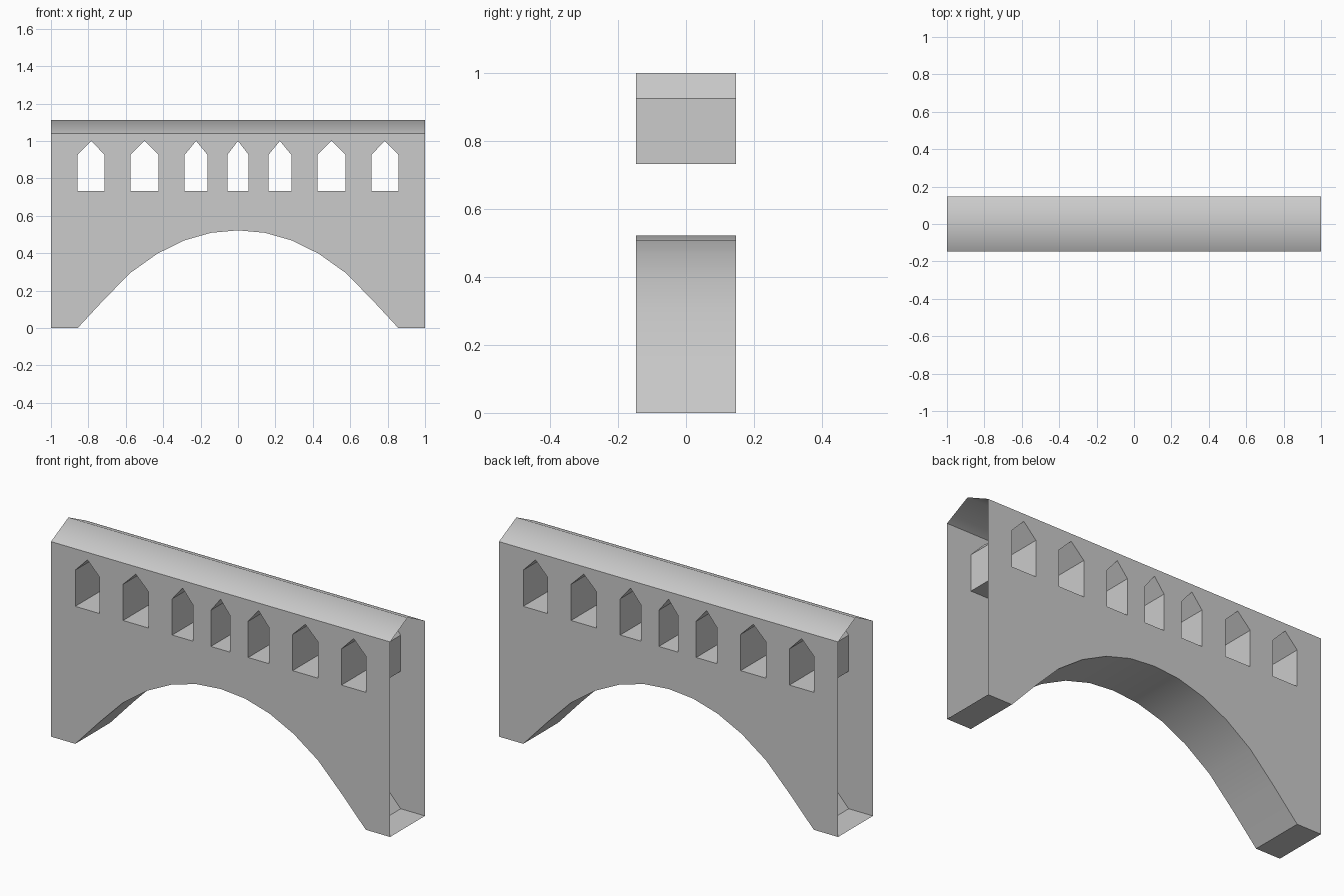
import bpy, bmesh, math
from mathutils import Vector

if "Cube" in bpy.data.objects:
    bpy.data.objects.remove(bpy.data.objects["Cube"])

D = 0.147            # half depth
EAVE, RIDGE = 1.04, 1.113


def finish(name, bm, angle=30):
    me = bpy.data.meshes.new(name)
    bm.to_mesh(me)
    bm.free()
    ob = bpy.data.objects.new(name, me)
    bpy.context.collection.objects.link(ob)
    bpy.ops.object.select_all(action='DESELECT')
    ob.select_set(True)
    bpy.context.view_layer.objects.active = ob
    bpy.ops.object.shade_smooth_by_angle(angle=math.radians(angle))
    return ob


def strip(bm, pts, closed=False):
    """Sweep an x-z path through the depth of the bridge."""
    f = [bm.verts.new((x, -D, z)) for x, z in pts]
    b = [bm.verts.new((x, D, z)) for x, z in pts]
    n = len(pts)
    for i in range(n if closed else n - 1):
        j = (i + 1) % n
        bm.faces.new((f[i], f[j], b[j], b[i]))


# Underside path, right to left: foot, arch, foot
half = [(1, 0), (0.857, 0), (0.715, 0.153), (0.575, 0.295), (0.432, 0.397),
        (0.288, 0.468), (0.145, 0.509), (0, 0.522)]
under = half + [(-x, z) for x, z in half[-2::-1]]

# Pointed window outlines: (centre, half width), mirrored about the middle
spec = [(0, 0.057), (0.224, 0.061), (0.5, 0.075), (0.785, 0.072)]
spec += [(-c, w) for c, w in spec[1:]]
windows = [[(c - w, 0.733), (c + w, 0.733), (c + w, 0.926),
            (c, 1.0), (c - w, 0.926)] for c, w in spec]

# Front and back walls with window holes
for name, side in (("front_wall", -1), ("back_wall", 1)):
    bm = bmesh.new()
    for loop in [under + [(-1, EAVE), (1, EAVE)]] + windows:
        vs = [bm.verts.new((x, side * D, z)) for x, z in loop]
        for i, v in enumerate(vs):
            bm.edges.new((v, vs[(i + 1) % len(vs)]))
    bmesh.ops.triangle_fill(bm, use_beauty=True, edges=bm.edges[:],
                            normal=Vector((0, side, 0)))
    bm.normal_update()
    for f in bm.faces:
        if f.normal.y * side < 0:
            f.normal_flip()
    finish(name, bm)

# Arch underside with the two feet
bm = bmesh.new()
strip(bm, under)
finish("arch_underside", bm)

# Window linings
bm = bmesh.new()
for w in windows:
    strip(bm, w, closed=True)
finish("window_linings", bm)

# Ridged roof, softly shaded over the ridge, open at both ends
bm = bmesh.new()
rows = [[bm.verts.new((x, y, z)) for x in (-1, 1)]
        for y, z in ((-D, EAVE), (0, RIDGE), (D, EAVE))]
for a, b in zip(rows, rows[1:]):
    bm.faces.new((a[0], a[1], b[1], b[0]))
finish("roof", bm, 60)
